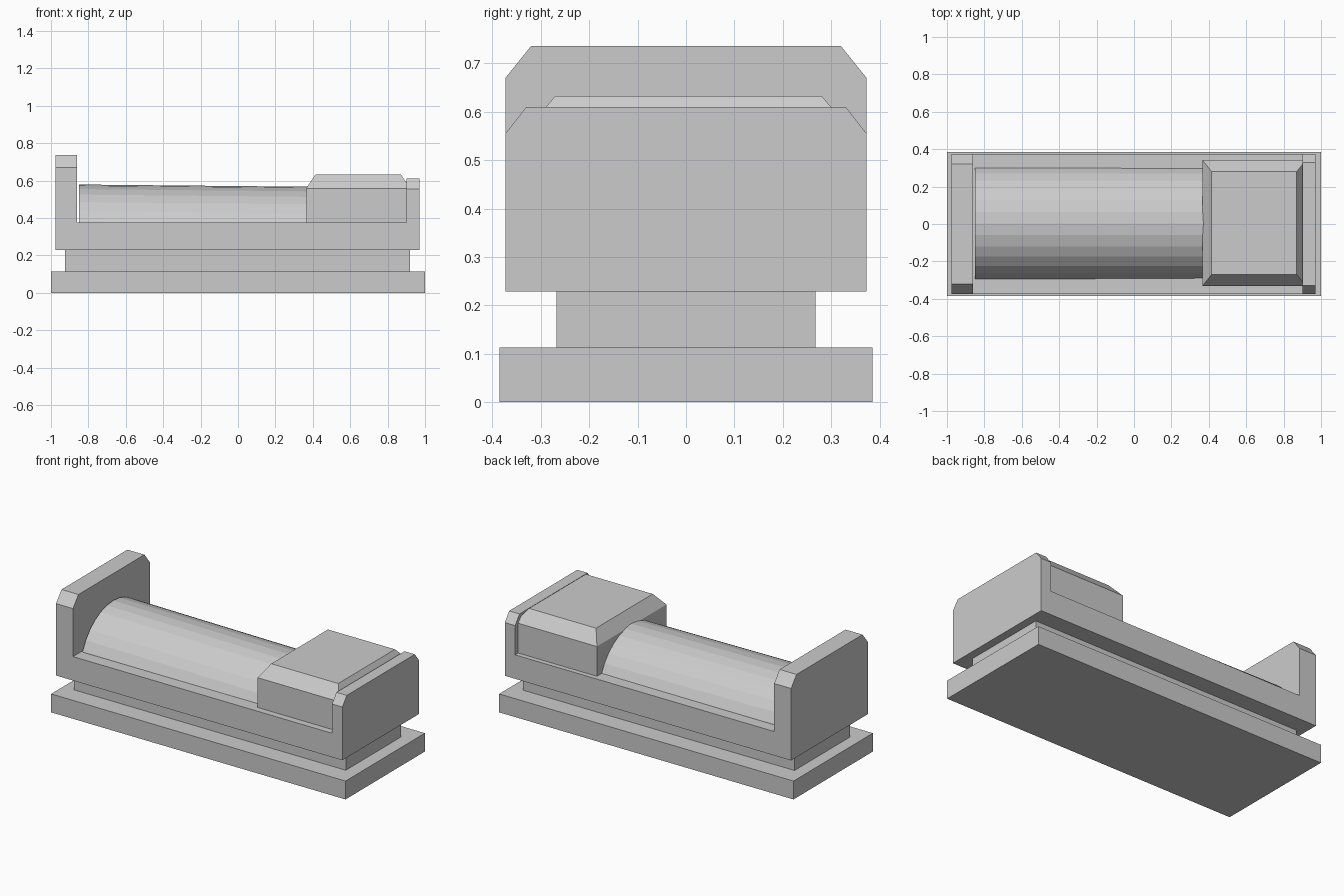
import bpy, bmesh, math

cube = bpy.data.objects.get("Cube")
if cube:
    bpy.data.objects.remove(cube, do_unlink=True)

GREY = (0.6, 0.6, 0.6, 1)
grey = bpy.data.materials.new("plain grey")
grey.use_nodes = True
grey.diffuse_color = GREY
grey.node_tree.nodes["Principled BSDF"].inputs["Base Color"].default_value = GREY


def loft(name, rings):
    """Closed solid through matching rings of points."""
    bm = bmesh.new()
    loops = [[bm.verts.new(p) for p in ring] for ring in rings]
    n = len(loops[0])
    for a, b in zip(loops, loops[1:]):
        for i in range(n):
            j = (i + 1) % n
            bm.faces.new((a[i], a[j], b[j], b[i]))
    bm.faces.new(loops[0])
    bm.faces.new(loops[-1])
    bmesh.ops.recalc_face_normals(bm, faces=bm.faces)
    mesh = bpy.data.meshes.new(name)
    bm.to_mesh(mesh)
    bm.free()
    mesh.materials.append(grey)
    obj = bpy.data.objects.new(name, mesh)
    bpy.context.collection.objects.link(obj)
    return obj


def rect(x0, x1, y0, y1, z):
    return [(x0, y0, z), (x1, y0, z), (x1, y1, z), (x0, y1, z)]


def box(name, x0, x1, half, z0, z1):
    return loft(name, [rect(x0, x1, -half, half, z) for z in (z0, z1)])


def end_board(name, x0, x1, shoulder, top, top_half):
    """Upright board with its two upper corners cut off."""
    right = [(0.373, BED), (0.373, shoulder), (top_half, top)]
    outline = right + [(-y, z) for y, z in reversed(right)]
    return loft(name, [[(x, y, z) for y, z in outline] for x in (x0, x1)])


BED = 0.375

# Stepped base and bed frame
box("base_slab", -1, 1, 0.385, 0, 0.113)
box("plinth", -0.925, 0.92, 0.268, 0.113, 0.228)
box("bed_frame", -0.975, 0.97, 0.373, 0.228, BED)

# End boards
end_board("headboard", -0.975, -0.86, 0.67, 0.736, 0.32)
end_board("footboard", 0.90, 0.97, 0.555, 0.61, 0.33)

# Rounded roll, sloping slightly, sunk into the frame
radius = 0.32
angles = [math.radians(11.25 * k) for k in range(-7, 8)]
loft("roll", [[(x, 0.003 + radius * math.sin(a), top - radius + radius * math.cos(a))
               for a in angles] for x, top in ((-0.85, 0.579), (0.5, 0.566))])

# Chamfered block against the footboard
loft("end_block", [rect(0.365, 0.92, -0.332, 0.343, BED - 0.02),
                   rect(0.365, 0.92, -0.332, 0.343, 0.558),
                   rect(0.415, 0.87, -0.27, 0.28, 0.633)])
